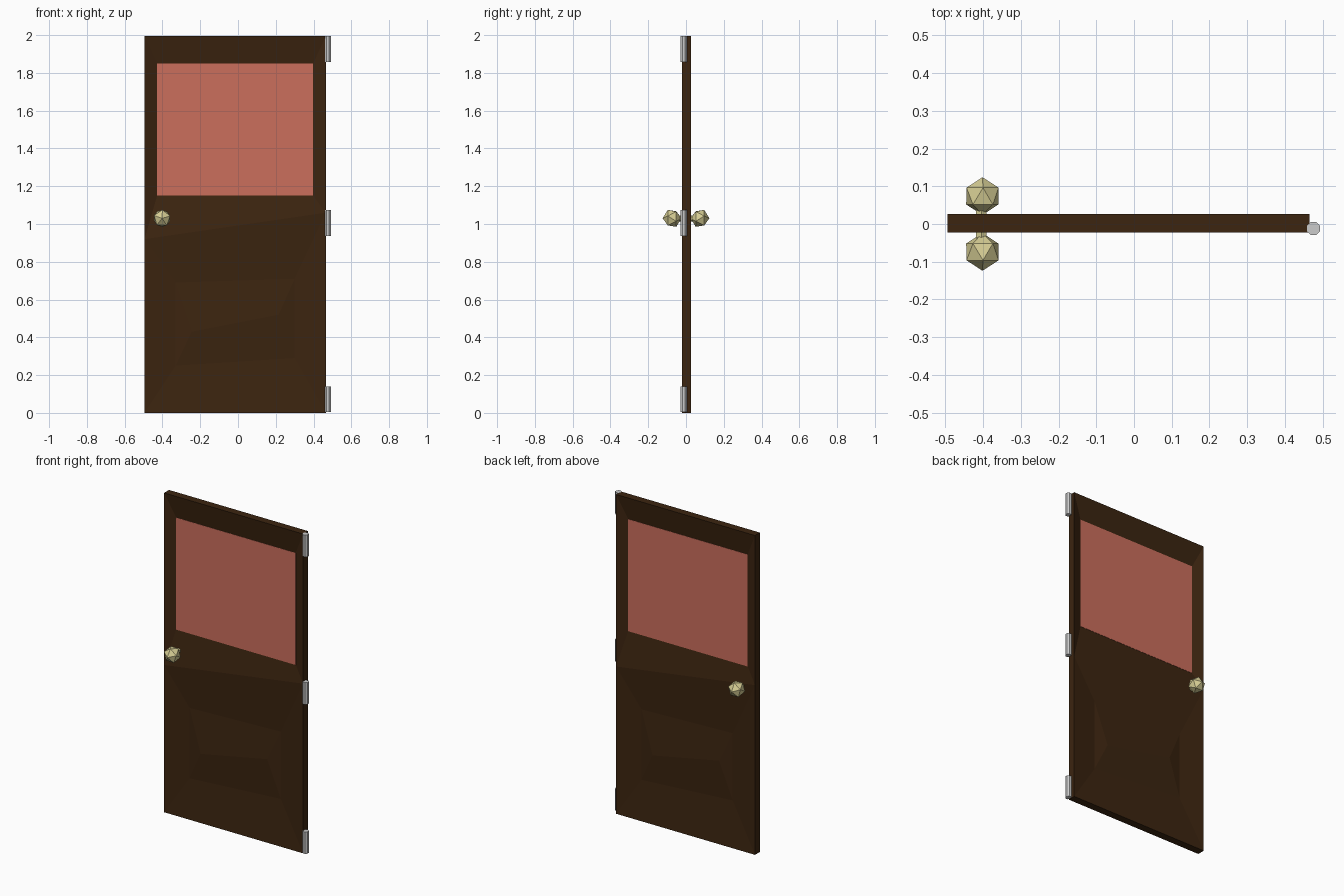
import bpy, bmesh
from math import radians

if "Cube" in bpy.data.objects:
    bpy.data.objects.remove(bpy.data.objects["Cube"])

def material(name, rgb):
    m = bpy.data.materials.new(name)
    m.diffuse_color = (*rgb, 1)
    m.use_nodes = True
    m.node_tree.nodes["Principled BSDF"].inputs["Base Color"].default_value = m.diffuse_color
    return m

wood = material("dark_wood", (0.045, 0.018, 0.005))
pane = material("red_glass", (0.60, 0.156, 0.107))
brass = material("pale_brass", (0.68, 0.62, 0.30))

CX, CY = -0.015, 0.002   # centre of the door leaf
W, T = 0.48, 0.024       # half width and half thickness

# Door leaf: each face slopes in to the window and to a hipped lower panel;
# the back is the front turned by half a turn.
bm = bmesh.new()
rims = []
window_edge = {}
for s in (1, -1):
    def v(x, depth, z):
        return bm.verts.new((CX + s * x, CY - s * depth, z))
    rim = [v(-W, T, 0), v(W, T, 0), v(W, T, 1.06),
           v(W, T, 1.995), v(-W, T, 1.995), v(-W, T, 0.92)]
    if s == 1:
        win = [v(x, 0, z) for x, z in
               ((-0.413, 1.15), (0.413, 1.15), (0.413, 1.85), (-0.413, 1.85))]
        front_win = win
    else:
        win = [front_win[i] for i in (1, 0, 3, 2)]
    ring = [v(x, 0.008, z) for x, z in
            ((-0.315, 0.25), (0.315, 0.29), (0.315, 0.71), (-0.315, 0.69))]
    ridge = [v(-0.23, 0.021, 0.43), v(0.23, 0.021, 0.52)]
    a, b, c, d, e, f = rim
    # window surround
    for quad in ((f, c, win[1], win[0]), (c, d, win[2], win[1]),
                 (d, e, win[3], win[2]), (e, f, win[0], win[3])):
        bm.faces.new(quad)
    # recessed border of the lower panel
    outer = (a, b, c, f)
    for i in range(4):
        j = (i + 1) % 4
        bm.faces.new((outer[i], outer[j], ring[j], ring[i]))
    # raised hipped centre
    bm.faces.new((ring[0], ring[1], ridge[1], ridge[0]))
    bm.faces.new((ring[2], ring[3], ridge[0], ridge[1]))
    bm.faces.new((ring[1], ring[2], ridge[1]))
    bm.faces.new((ring[3], ring[0], ridge[0]))
    rims.append(rim)
# edges of the leaf
back = [rims[1][i] for i in (1, 0, 5, 4, 3, 2)]
for i in range(6):
    j = (i + 1) % 6
    bm.faces.new((rims[0][j], rims[0][i], back[i], back[j]))
bmesh.ops.recalc_face_normals(bm, faces=bm.faces)
mesh = bpy.data.meshes.new("door_leaf")
bm.to_mesh(mesh)
bm.free()
mesh.materials.append(wood)
bpy.context.collection.objects.link(bpy.data.objects.new("door_leaf", mesh))

# Window pane
bpy.ops.mesh.primitive_cube_add(size=1, location=(CX, CY, 1.5))
glass = bpy.context.object
glass.name = "window_pane"
glass.scale = (0.826, 0.003, 0.70)
glass.data.materials.append(pane)

# Door knobs and their stems on both sides
for side, s in (("front", -1), ("back", 1)):
    bpy.ops.mesh.primitive_ico_sphere_add(
        subdivisions=1, radius=0.05, location=(-0.402, s * 0.074, 1.03),
        rotation=(radians(90 * s), radians(20), 0))
    knob = bpy.context.object
    knob.name = side + "_knob"
    knob.data.materials.append(brass)
    bpy.ops.mesh.primitive_cylinder_add(
        vertices=6, radius=0.016, depth=0.06, location=(-0.405, s * 0.03, 1.03),
        rotation=(radians(90), 0, 0))
    stem = bpy.context.object
    stem.name = side + "_knob_stem"
    stem.data.materials.append(brass)

# Hinge barrels
for name, z in (("bottom", 0.0725), ("middle", 1.005), ("top", 1.927)):
    bpy.ops.mesh.primitive_cylinder_add(
        vertices=8, radius=0.0185, depth=0.137, location=(0.476, -0.012, z),
        rotation=(0, 0, radians(22.5)))
    bpy.context.object.name = name + "_hinge"
